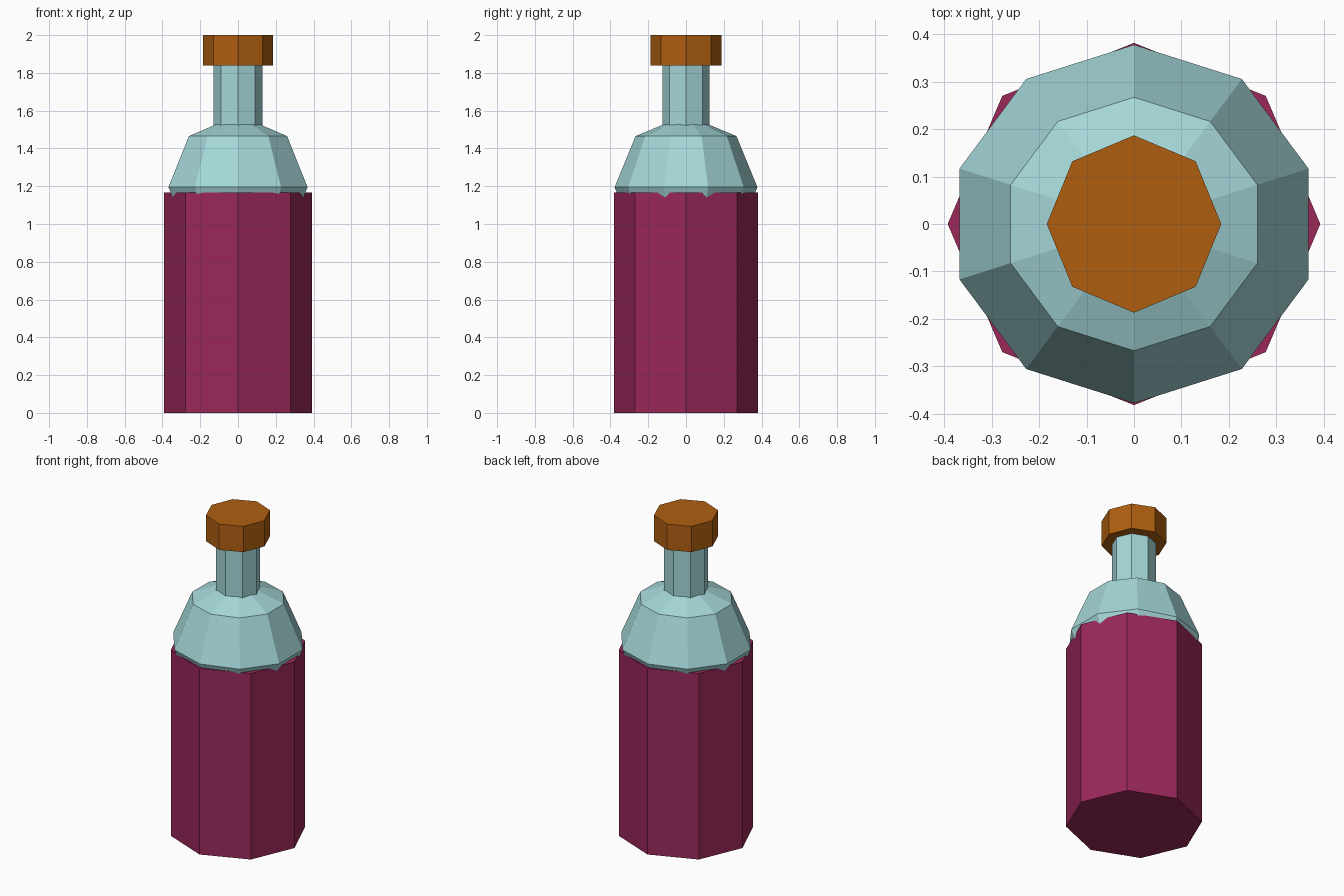
import bpy, bmesh
from math import sin, cos, pi

cube = bpy.data.objects.get("Cube")
if cube:
    bpy.data.objects.remove(cube, do_unlink=True)


def make_material(name, rgb):
    mat = bpy.data.materials.new(name)
    mat.use_nodes = True
    colour = (*rgb, 1.0)
    mat.diffuse_color = colour
    mat.node_tree.nodes["Principled BSDF"].inputs["Base Color"].default_value = colour
    return mat


def lathe(name, sides, profile, mat, size=(1, 1)):
    """Flat-shaded solid from (radius, z) pairs; one corner always points to +y.
    A radius of zero closes to a point, otherwise the end is a flat cap."""
    bm = bmesh.new()
    rings = []
    for r, z in profile:
        count = sides if r else 1
        rings.append([bm.verts.new((r * size[0] * sin(2 * pi * i / sides),
                                    r * size[1] * cos(2 * pi * i / sides), z))
                      for i in range(count)])
    for low, high in zip(rings, rings[1:]):
        for i in range(sides):
            j = (i + 1) % sides
            corners = [low[i % len(low)], low[j % len(low)],
                       high[j % len(high)], high[i % len(high)]]
            bm.faces.new(list(dict.fromkeys(corners)))
    for ring in (rings[0], rings[-1]):
        if len(ring) > 1:
            bm.faces.new(ring)
    bmesh.ops.recalc_face_normals(bm, faces=bm.faces)
    mesh = bpy.data.meshes.new(name)
    bm.to_mesh(mesh)
    bm.free()
    mesh.materials.append(mat)
    obj = bpy.data.objects.new(name, mesh)
    bpy.context.collection.objects.link(obj)
    return obj


liquid = make_material("dark magenta", (0.32, 0.021, 0.1))
glass = make_material("pale teal glass", (0.376, 0.679, 0.694))
cork = make_material("orange brown cork", (0.429, 0.114, 0.005))

# Octagonal body
lathe("bottle_body", 8, [(1, 0), (1, 1.168)], liquid, (0.393, 0.382))

# Shoulder: a coarse ten-sided ball whose lower half sinks into the body
ball = [(sin(a * pi / 4), 1.195 - 0.382 * cos(a * pi / 4)) for a in range(1, 4)]
ball = [(0, 1.195 - 0.382)] + ball + [(0, 1.195 + 0.382)]
lathe("bottle_shoulder", 10, ball, glass, (0.387, 0.378))

# Neck and stopper
lathe("bottle_neck", 8, [(1, 1.45), (1, 1.9)], glass, (0.129, 0.124))
lathe("stopper", 8, [(1, 1.838), (1, 2.0)], cork, (0.184, 0.187))
